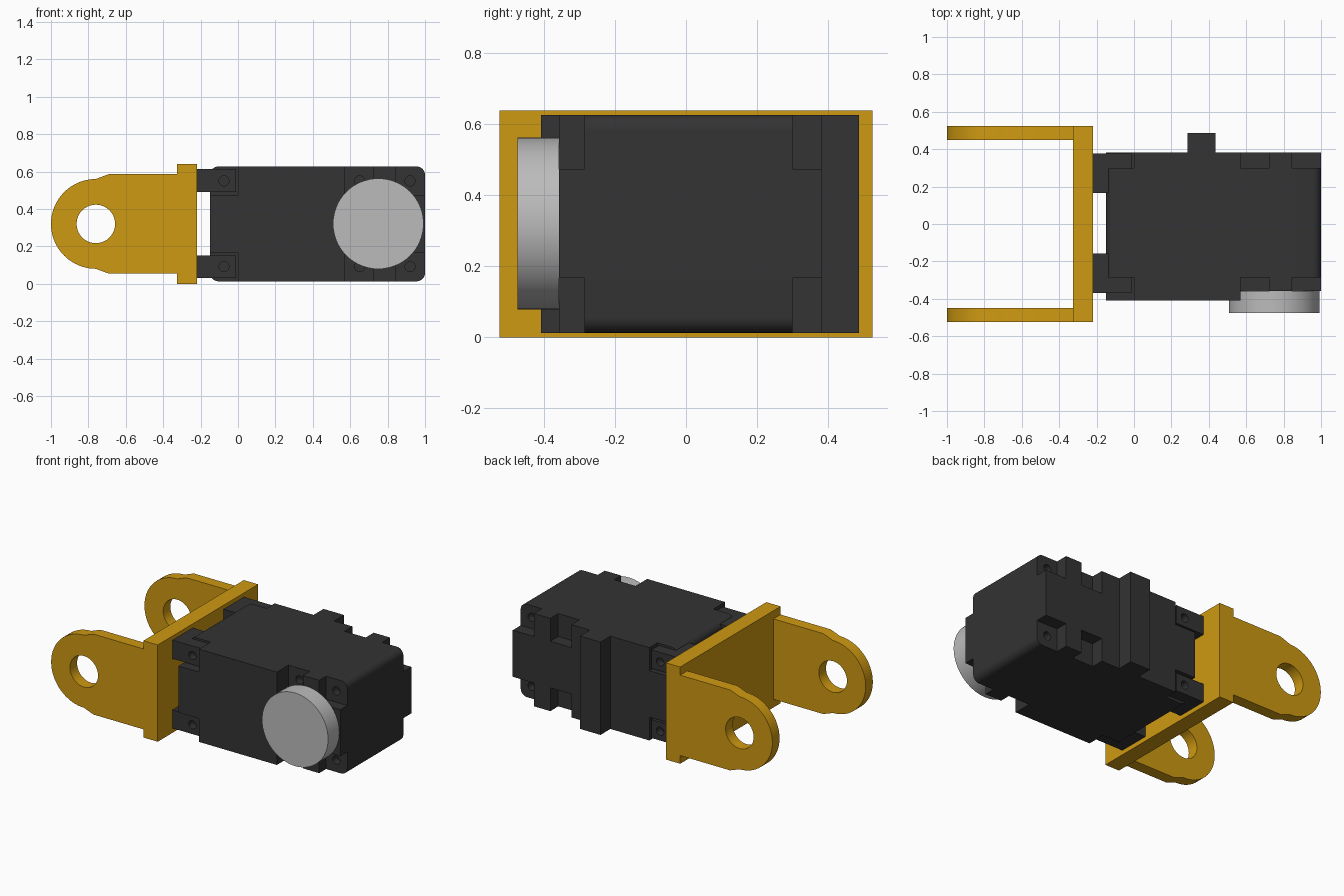
import bpy, bmesh
from math import sin, cos, pi, radians
from mathutils import Matrix, Vector

if "Cube" in bpy.data.objects:
    bpy.data.objects.remove(bpy.data.objects["Cube"])

ZC = 0.32  # mid height of the whole assembly


def material(name, rgb):
    m = bpy.data.materials.new(name)
    m.diffuse_color = (*rgb, 1)
    m.use_nodes = True
    m.node_tree.nodes["Principled BSDF"].inputs["Base Color"].default_value = m.diffuse_color
    return m


GOLD = material("gold_bracket", (0.62, 0.32, 0.006))
DARK = material("dark_plastic", (0.033, 0.033, 0.033))
METAL = material("grey_metal", (0.5, 0.5, 0.5))


def finish(name, bm, mat=None):
    bmesh.ops.recalc_face_normals(bm, faces=bm.faces)
    me = bpy.data.meshes.new(name)
    bm.to_mesh(me)
    bm.free()
    ob = bpy.data.objects.new(name, me)
    bpy.context.collection.objects.link(ob)
    if mat:
        me.materials.append(mat)
    return ob


def box(name, x, y, z, mat=None):
    bm = bmesh.new()
    size = [b - a for a, b in (x, y, z)]
    mid = [(a + b) / 2 for a, b in (x, y, z)]
    bmesh.ops.create_cube(bm, size=1, matrix=Matrix.Translation(mid) @ Matrix.Diagonal((*size, 1)))
    return finish(name, bm, mat)


def prism(name, pts, y0, y1, mat=None):
    """Extrude an x-z outline along y."""
    bm = bmesh.new()
    f = bm.faces.new([bm.verts.new((x, y0, z)) for x, z in pts])
    ext = bmesh.ops.extrude_face_region(bm, geom=[f])["geom"]
    bmesh.ops.translate(bm, vec=Vector((0, y1 - y0, 0)), verts=[v for v in ext if isinstance(v, bmesh.types.BMVert)])
    return finish(name, bm, mat)


def arc(cx, cz, r, a0, a1, n):
    return [(cx + r * cos(radians(a0 + (a1 - a0) * i / n)), cz + r * sin(radians(a0 + (a1 - a0) * i / n)))
            for i in range(n + 1)]


def disc(name, cx, cz, r, y0, y1, n, mat=None):
    return prism(name, arc(cx, cz, r, 0, 360, n)[:-1], y0, y1, mat)


def cut(ob, cutter):
    cutter.hide_render = True
    mod = ob.modifiers.new("cut", 'BOOLEAN')
    mod.operation, mod.solver, mod.object = 'DIFFERENCE', 'EXACT', cutter
    bpy.context.view_layer.objects.active = ob
    bpy.ops.object.modifier_apply(modifier=mod.name)
    bpy.data.objects.remove(cutter)


def smooth(ob):
    bpy.ops.object.select_all(action='DESELECT')
    ob.select_set(True)
    bpy.context.view_layer.objects.active = ob
    bpy.ops.object.shade_smooth_by_angle(angle=radians(25))


# bracket: cross plate and two round-ended arms with pivot holes
box("bracket_plate", (-0.325, -0.22), (-0.525, 0.525), (0, 0.64), GOLD)
upper = [(-0.325, 0.266), (-0.69, 0.266), (-0.715, 0.257)]
outline = [(x, ZC + z) for x, z in upper]
outline += arc(-0.76, ZC, 0.24, 90, 270, 32)
outline += [(x, ZC - z) for x, z in reversed(upper)]
for name, y0, y1 in (("front_arm", -0.525, -0.45), ("back_arm", 0.45, 0.525)):
    arm = prism(name, outline, y0, y1, GOLD)
    cut(arm, disc("hole", -0.76, ZC, 0.103, y0 - 0.1, y1 + 0.1, 40))
    smooth(arm)

# motor body: rounded case, stepped down at the output end
X0, X1, Z0, Z1, R = -0.15, 1.0, 0.013, 0.627, 0.045
case = []
for cx, cz, a in ((X1 - R, Z1 - R, 0), (X0 + R, Z1 - R, 90), (X0 + R, Z0 + R, 180), (X1 - R, Z0 + R, 270)):
    case += arc(cx, cz, R, a, a + 90, 8)
body = prism("motor_body", case, -0.408, 0.383, DARK)
cut(body, box("step", (0.57, 1.1), (-0.6, -0.358), (-0.1, 0.8)))

# corner pockets on front and back, top and bottom, some with screw holes
for x0, x1, hx in ((-0.3, 0.0, None), (0.57, 0.725, 0.65), (0.845, 1.1, 0.92)):
    for z, hz in (((0.475, 0.8), 0.55), ((-0.1, 0.167), 0.092)):
        for y, hy in (((-0.6, -0.286), -0.286), ((0.3, 0.6), 0.3)):
            cut(body, box("pocket", (x0, x1), y, z))
            if hx and (hx > 0.8 or hy < 0):
                cut(body, disc("screw_hole", hx, hz, 0.027, hy - 0.05, hy + 0.05, 20))
smooth(body)

# rib on the back of the motor
box("back_rib", (0.285, 0.435), (0.37, 0.487), (Z0, Z1), DARK)

# mounting tabs joining motor and bracket
for zn, z, hz in (("upper", (0.49, 0.613), 0.55), ("lower", (0.03, 0.152), 0.092)):
    for yn, y, face in (("front", (-0.37, -0.158), -0.37), ("back", (0.165, 0.377), 0.377)):
        tab = box(f"{zn}_{yn}_tab", (-0.222, -0.01), y, z, DARK)
        cut(tab, disc("screw_hole", -0.075, hz, 0.027, face - 0.05, face + 0.05, 20))
        smooth(tab)

# output wheel
smooth(disc("output_wheel", 0.75, 0.321, 0.242, -0.475, -0.3575, 64, METAL))
